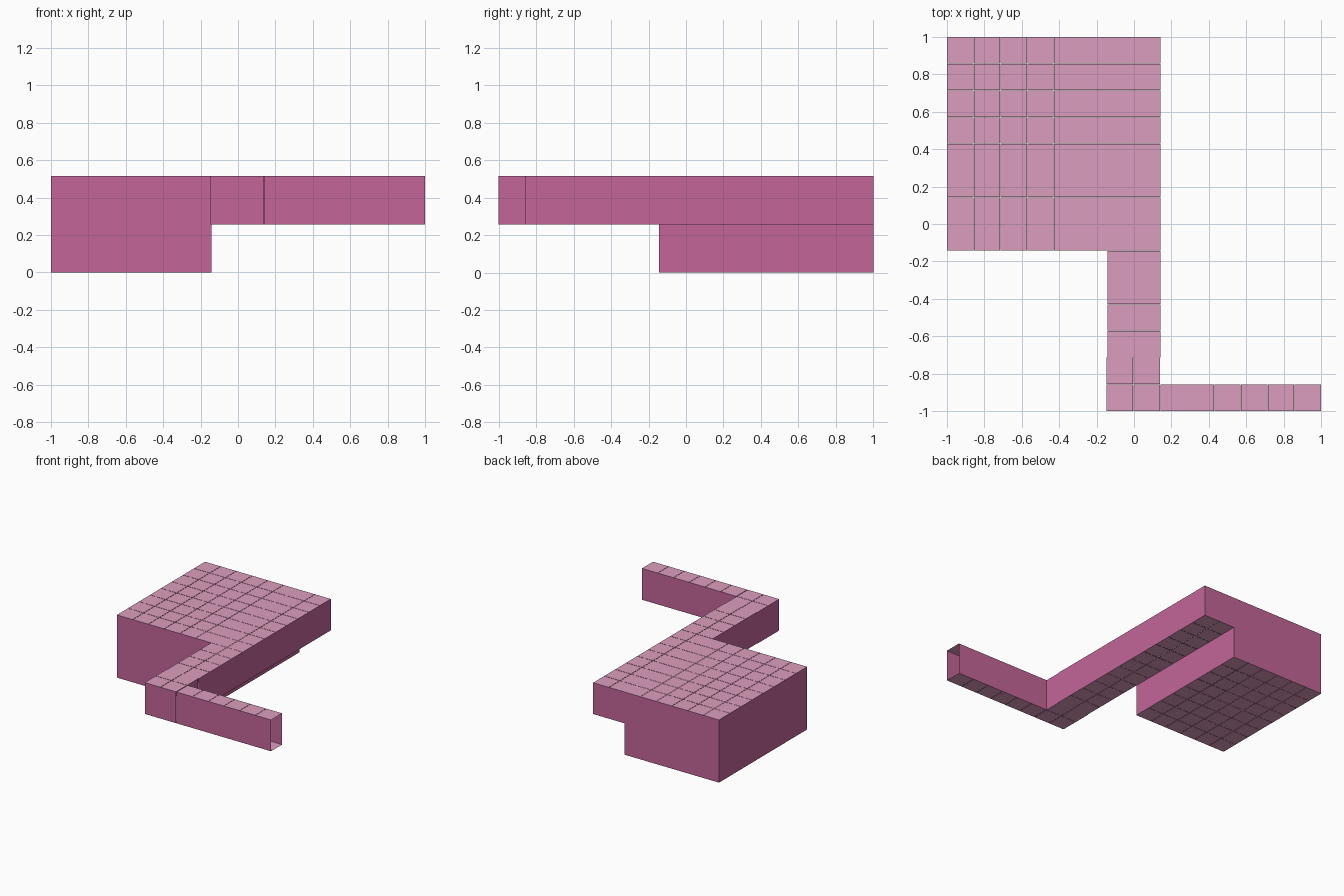
import bpy, bmesh

if "Cube" in bpy.data.objects:
    bpy.data.objects.remove(bpy.data.objects["Cube"])

U = 1 / 7              # one floor tile
LOW, MID, TOP = 0.0, 0.2575, 0.515
GAP = 0.001            # half of the seam between tiles
SHIFT = -0.004         # the front corridor section sits slightly to the left


def srgb(r, g, b):
    f = lambda c: c / 12.92 if c <= 0.04045 else ((c + 0.055) / 1.055) ** 2.4
    return (f(r / 255), f(g / 255), f(b / 255), 1)


def material(name, col):
    m = bpy.data.materials.new(name)
    m.diffuse_color = col
    m.use_nodes = True
    m.node_tree.nodes["Principled BSDF"].inputs["Base Color"].default_value = m.diffuse_color
    return m


WALL = material("deep pink wall", srgb(195, 102, 152))
TILE = material("pale pink tile", srgb(220, 158, 191))


def make(name, quads, mat):
    bm = bmesh.new()
    for q in quads:
        bm.faces.new([bm.verts.new(p) for p in q])
    me = bpy.data.meshes.new(name)
    bm.to_mesh(me)
    bm.free()
    me.materials.append(mat)
    ob = bpy.data.objects.new(name, me)
    bpy.context.collection.objects.link(ob)


def tiles(name, i0, i1, j0, j1, z, up, dx=0):
    """Separate square tiles over a range of grid cells."""
    quads = []
    for i in range(i0, i1):
        for j in range(j0, j1):
            # only open seams inside the sheet, so outer edges stay exact
            a = i * U + dx + (GAP if i > i0 else 0)
            b = (i + 1) * U + dx - (GAP if i < i1 - 1 else 0)
            c = j * U + (GAP if j > j0 else 0)
            d = (j + 1) * U - (GAP if j < j1 - 1 else 0)
            q = [(a, c, z), (b, c, z), (b, d, z), (a, d, z)]
            quads.append(q if up else q[::-1])
    make(name, quads, TILE)


def walls(name, path, z0, z1, dx=0):
    """Upright panels along a path of grid points, outside on the right."""
    quads = []
    for (a, b), (c, d) in zip(path, path[1:]):
        a, b, c, d = a * U + dx, b * U, c * U + dx, d * U
        quads.append([(a, b, z0), (c, d, z0), (c, d, z1), (a, b, z1)])
    make(name, quads, WALL)


# Tall room: floor, ceiling, three full walls and the ledge wall
tiles("room_floor", -7, -1, -1, 7, LOW, False)
tiles("room_ceiling", -7, -1, -1, 7, TOP, True)
walls("room_walls", [(-1, 7), (-7, 7), (-7, -1), (-1, -1)], LOW, TOP)
walls("room_ledge_wall", [(-1, -1), (-1, 7)], LOW, MID)

# Long corridor beside the room
for part, z, up in (("floor", MID, False), ("ceiling", TOP, True)):
    tiles("corridor_" + part, -1, 1, -5, 7, z, up)
    tiles("corner_" + part, -1, 1, -7, -5, z, up, SHIFT)
    tiles("side_passage_" + part, 1, 7, -7, -6, z, up)
walls("corridor_right_wall", [(1, -5), (1, -3), (1, -1), (1, 7)], MID, TOP)
walls("corridor_back_wall", [(1, 7), (-1, 7)], MID, TOP)
walls("corridor_left_wall", [(-1, -1), (-1, -5)], MID, TOP)

# Corner section of the corridor
walls("corner_left_wall", [(-1, -5), (-1, -6.5), (-1, -7), (1, -7)], MID, TOP, SHIFT)
walls("corner_right_wall", [(1, -6), (1, -5)], MID, TOP, SHIFT)

# Side passage, open at its right end
walls("side_passage_front_wall", [(1, -7), (7, -7)], MID, TOP)
walls("side_passage_back_wall", [(7, -6), (1, -6)], MID, TOP)
